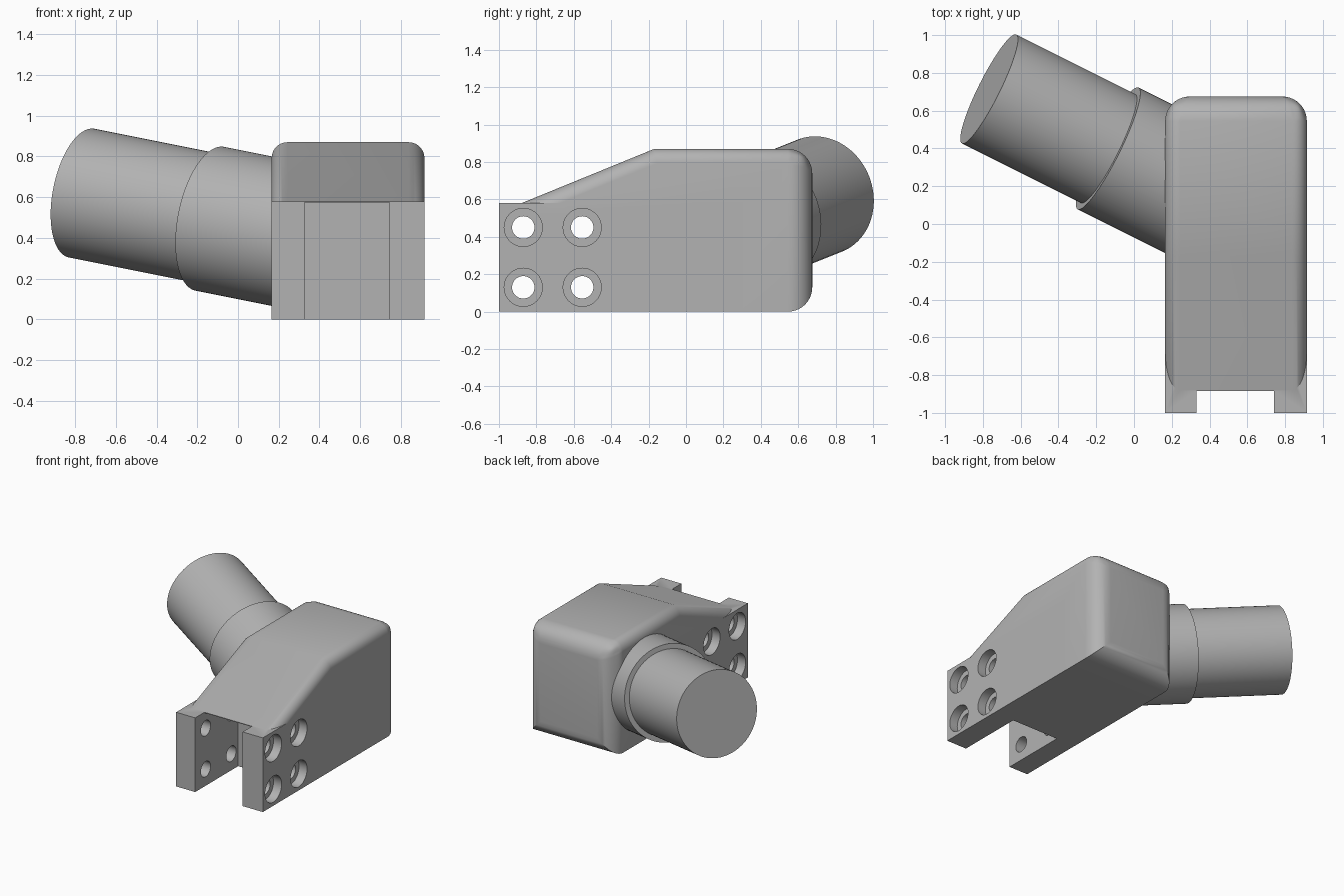
import bpy, bmesh, math
from mathutils import Vector

cube = bpy.data.objects.get("Cube")
if cube:
    bpy.data.objects.remove(cube, do_unlink=True)

grey = bpy.data.materials.new("plain grey")
grey.use_nodes = True
colour = (0.45, 0.45, 0.45, 1)
grey.diffuse_color = colour
grey.node_tree.nodes["Principled BSDF"].inputs["Base Color"].default_value = colour

X0, X1 = 0.165, 0.915          # housing sides
LEDGE = 0.58                   # height of the clamp arms


def add_object(name, bm):
    bmesh.ops.recalc_face_normals(bm, faces=bm.faces)
    mesh = bpy.data.meshes.new(name)
    bm.to_mesh(mesh)
    bm.free()
    mesh.materials.append(grey)
    obj = bpy.data.objects.new(name, mesh)
    bpy.context.collection.objects.link(obj)
    return obj


def prism(name, profile, x0, x1):
    """Extrude a (y, z) profile along x."""
    bm = bmesh.new()
    face = bm.faces.new([bm.verts.new((x0, y, z)) for y, z in profile])
    out = bmesh.ops.extrude_face_region(bm, geom=[face])
    verts = [v for v in out["geom"] if isinstance(v, bmesh.types.BMVert)]
    bmesh.ops.translate(bm, verts=verts, vec=(x1 - x0, 0, 0))
    return add_object(name, bm)


def cylinder(name, start, end, radius, segments=96):
    start, end = Vector(start), Vector(end)
    axis = end - start
    bm = bmesh.new()
    bmesh.ops.create_cone(bm, cap_ends=True, segments=segments, radius1=radius,
                          radius2=radius, depth=axis.length)
    obj = add_object(name, bm)
    turn = axis.to_track_quat("Z", "Y").to_matrix().to_4x4()
    turn.translation = (start + end) / 2
    obj.data.transform(turn)
    return obj


def smooth(obj, angle=30):
    bpy.ops.object.select_all(action="DESELECT")
    obj.select_set(True)
    bpy.context.view_layer.objects.active = obj
    bpy.ops.object.shade_smooth_by_angle(angle=math.radians(angle))


def apply_modifiers(obj):
    bpy.context.view_layer.update()
    graph = bpy.context.evaluated_depsgraph_get()
    obj.data = bpy.data.meshes.new_from_object(obj.evaluated_get(graph))
    obj.modifiers.clear()


def boolean(obj, other, operation):
    mod = obj.modifiers.new(operation, "BOOLEAN")
    mod.operation, mod.object, mod.solver = operation, other, "EXACT"
    apply_modifiers(obj)
    bpy.data.objects.remove(other, do_unlink=True)


# Housing: sloped shell with large rounds at the back, smaller along the roof
BACK, TOP = 0.675, 0.87
housing = prism("housing", [(-0.97, 0), (BACK, 0), (BACK, TOP),
                            (-0.17, TOP), (-0.97, 0.543)], X0, X1)
weights = housing.data.attributes.new("bevel_weight_edge", "FLOAT", "EDGE")
for edge in housing.data.edges:
    a, b = (housing.data.vertices[i].co for i in edge.vertices)
    if min(a.y, b.y) > BACK - 0.01:
        weights.data[edge.index].value = 1
    elif abs(a.x - b.x) < 0.01 and min(a.z, b.z) > 0.5:
        weights.data[edge.index].value = 0.6
bevel = housing.modifiers.new("rounds", "BEVEL")
bevel.limit_method, bevel.width, bevel.segments = "WEIGHT", 0.13, 10
apply_modifiers(housing)

# Square base block that forms the clamp arms
block = prism("base_block", [(-1, 0), (0.3, 0), (0.3, LEDGE), (-1, LEDGE)], X0, X1)
boolean(housing, block, "UNION")

# Slot between the arms, roofed over by the slope
slot = prism("slot_cutter", [(-1.1, -0.1), (-0.47, -0.1), (-0.47, 0.575),
                             (-0.885, 0.575), (-0.885, 0.7), (-1.1, 0.7)], 0.33, 0.74)
boolean(housing, slot, "DIFFERENCE")

# Bolt holes with counterbores on both outer sides
for y in (-0.87, -0.555):
    for z in (0.13, 0.45):
        for x0, x1, r in ((0, 1.1, 0.06), (0, X0 + 0.07, 0.102), (X1 - 0.07, 1.1, 0.102)):
            boolean(housing, cylinder("bolt_cutter", (x0, y, z), (x1, y, z), r, 40),
                    "DIFFERENCE")
smooth(housing)

# Slanted socket and the tube held in it
AXIS = Vector((1, -0.5, -0.2))
tube_end = Vector((-0.767, 0.715, 0.62))
collar_end = tube_end + AXIS * 0.63
inside = tube_end + AXIS * 1.2
smooth(cylinder("socket_collar", collar_end, inside, 0.36))
smooth(cylinder("tube", tube_end, collar_end + AXIS * 0.1, 0.322))
